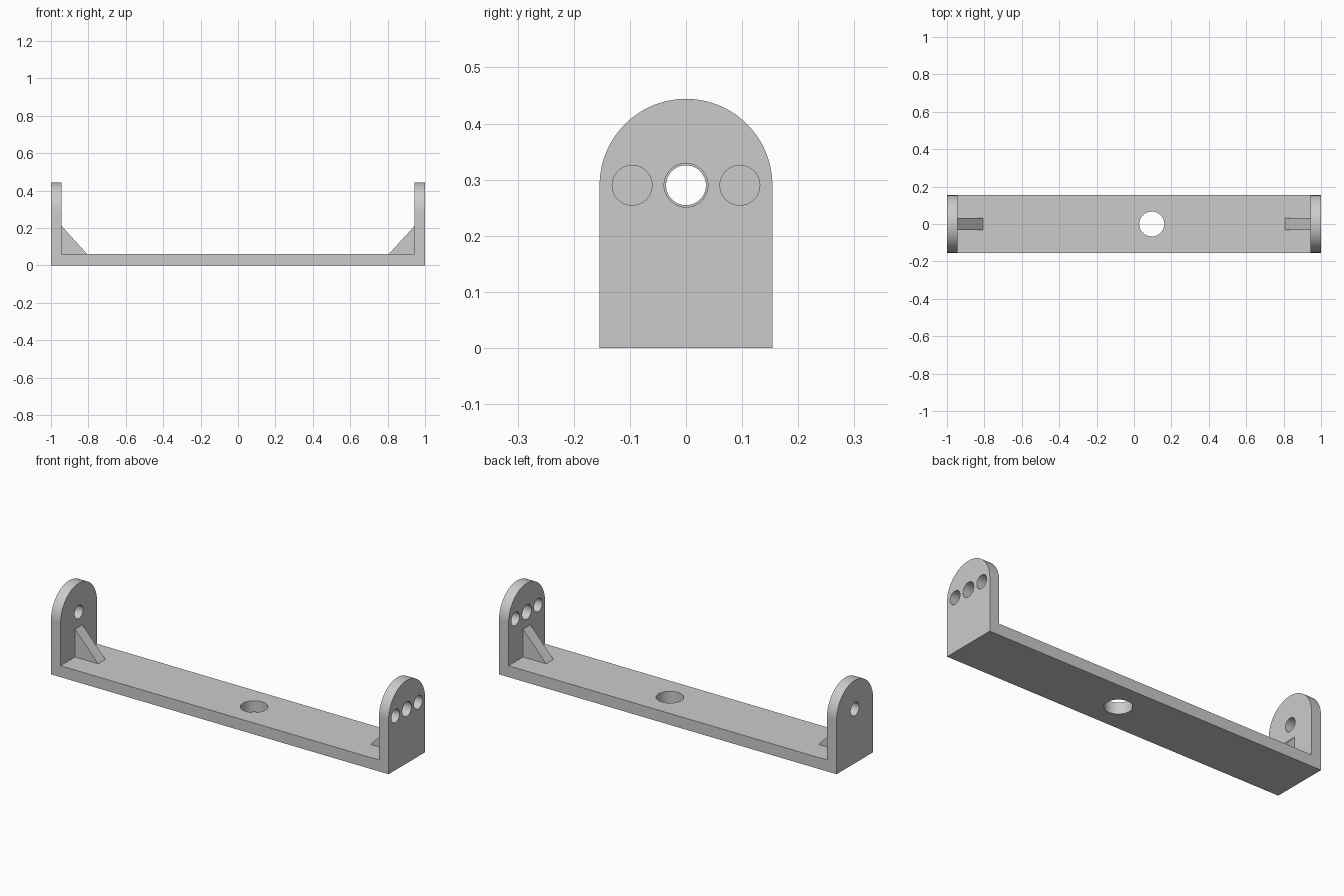
import bpy, bmesh
from math import sin, cos, pi
from mathutils import Vector

if "Cube" in bpy.data.objects:
    bpy.data.objects.remove(bpy.data.objects["Cube"])

HALF_W, PIN_Z, FLOOR, WALL = 0.154, 0.29, 0.061, 0.057


def prism(name, points, axis, lo, hi):
    """Extrude a 2D outline along x, y or z."""
    place = {'x': lambda a, b, t: (t, a, b),
             'y': lambda a, b, t: (a, t, b),
             'z': lambda a, b, t: (a, b, t)}[axis]
    step = Vector(place(0, 0, hi - lo))
    bm = bmesh.new()
    face = bm.faces.new([bm.verts.new(place(a, b, lo)) for a, b in points])
    out = bmesh.ops.extrude_face_region(bm, geom=[face])['geom']
    bmesh.ops.translate(bm, vec=step,
                        verts=[v for v in out if isinstance(v, bmesh.types.BMVert)])
    bmesh.ops.recalc_face_normals(bm, faces=bm.faces[:])
    mesh = bpy.data.meshes.new(name)
    bm.to_mesh(mesh)
    bm.free()
    obj = bpy.data.objects.new(name, mesh)
    bpy.context.collection.objects.link(obj)
    return obj


def circle(a, b, r, n=64):
    return [(a + r * cos(2 * pi * i / n), b + r * sin(2 * pi * i / n)) for i in range(n)]


def combine(body, tool, operation):
    """Apply a boolean and discard the tool object."""
    tool.hide_render = True
    mod = body.modifiers.new(operation, 'BOOLEAN')
    mod.operation, mod.object, mod.solver = operation, tool, 'EXACT'
    bpy.context.view_layer.objects.active = body
    bpy.ops.object.modifier_apply(modifier=mod.name)
    bpy.data.objects.remove(tool, do_unlink=True)


# U-shaped channel: floor with an upright at each end
inner = 1 - WALL
bracket = prism("bracket", [(-1, 0), (1, 0), (1, 0.6), (inner, 0.6), (inner, FLOOR),
                            (-inner, FLOOR), (-inner, 0.6), (-1, 0.6)], 'y', -0.3, 0.3)

# Trim to the round-topped end outline
arch = [(HALF_W * cos(pi * i / 64), PIN_Z + HALF_W * sin(pi * i / 64)) for i in range(65)]
combine(bracket, prism("end_outline", [(-HALF_W, -0.1), (HALF_W, -0.1)] + arch,
                       'x', -1.2, 1.2), 'INTERSECT')

# Triangular gussets, sunk slightly into floor and wall
for s in (-1, 1):
    rib = [(0.807, FLOOR), (inner, 0.21), (0.97, 0.21), (0.97, 0.03), (0.807, 0.03)]
    combine(bracket, prism("gusset", [(s * x, z) for x, z in rib], 'y', -0.031, 0.031), 'UNION')

# One hole in the left upright, three in the right
for s, y, r in ((-1, 0, 0.0355), (1, 0, 0.039), (1, -0.096, 0.0355), (1, 0.096, 0.0355)):
    lo, hi = sorted((s * 0.9, s * 1.1))
    combine(bracket, prism("pin_hole", circle(y, PIN_Z, r), 'x', lo, hi), 'DIFFERENCE')

# Off-centre mounting hole through the floor
combine(bracket, prism("floor_hole", circle(0.095, 0, 0.067), 'z', -0.1, 0.2), 'DIFFERENCE')

bpy.ops.object.select_all(action='DESELECT')
bracket.select_set(True)
bpy.context.view_layer.objects.active = bracket
bpy.ops.object.shade_smooth_by_angle(angle=pi / 6)
